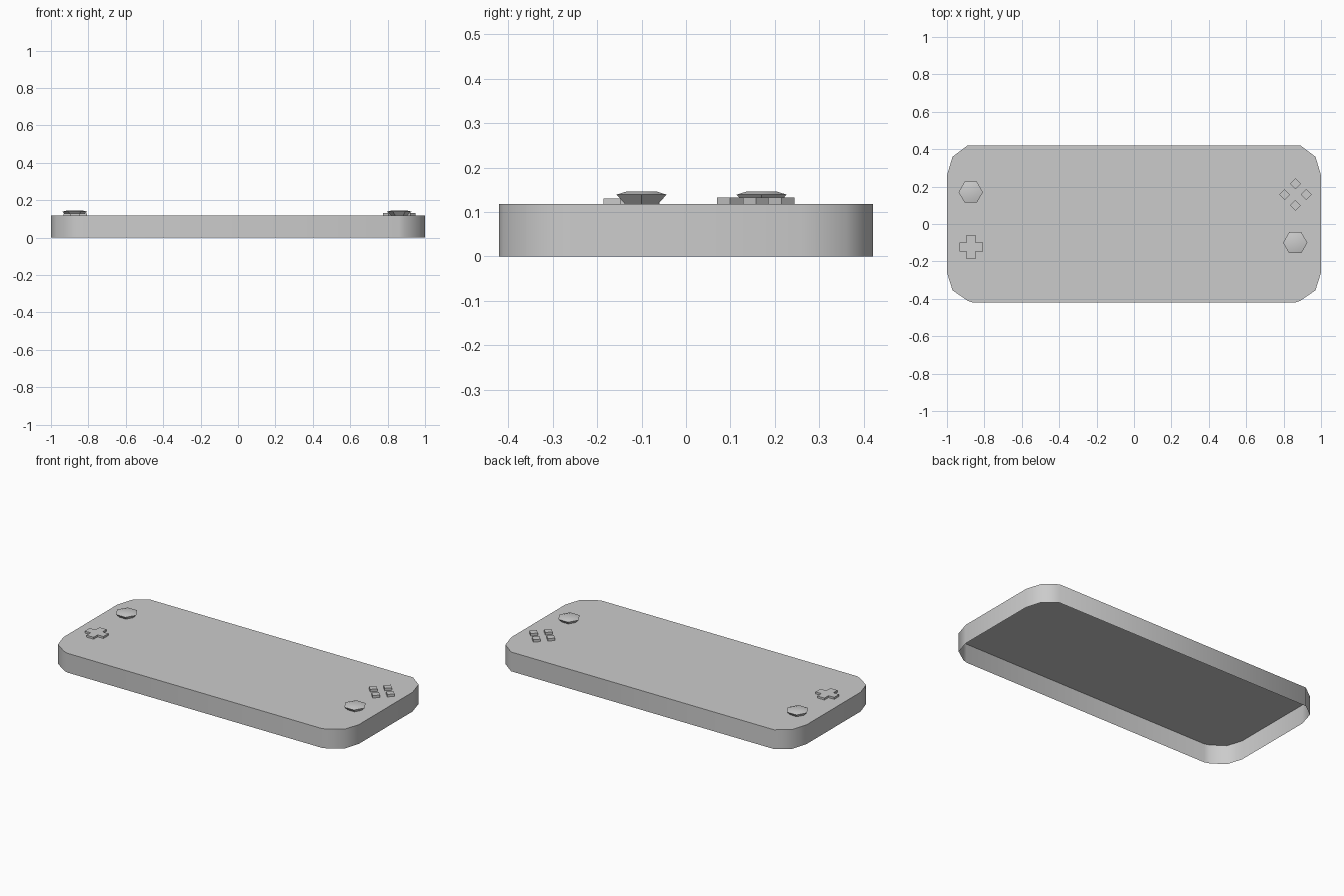
import bpy
import math

cube = bpy.data.objects.get("Cube")
if cube:
    bpy.data.objects.remove(cube, do_unlink=True)

grey = bpy.data.materials.new("plain grey")
grey.use_nodes = True
colour = (0.6, 0.6, 0.6, 1)
grey.diffuse_color = colour
grey.node_tree.nodes["Principled BSDF"].inputs["Base Color"].default_value = colour

TOP = 0.118  # height of the faceplate


def loft(name, rings, centre=(0, 0), smooth=None):
    """Join stacked (outline, z) rings with side walls and close the top only."""
    n = len(rings[0][0])
    verts = [(x + centre[0], y + centre[1], z) for outline, z in rings for x, y in outline]
    faces = [(r * n + i, r * n + (i + 1) % n, (r + 1) * n + (i + 1) % n, (r + 1) * n + i)
             for r in range(len(rings) - 1) for i in range(n)]
    faces.append(tuple(range(len(verts) - n, len(verts))))
    mesh = bpy.data.meshes.new(name)
    mesh.from_pydata(verts, [], faces)
    mesh.materials.append(grey)
    obj = bpy.data.objects.new(name, mesh)
    bpy.context.collection.objects.link(obj)
    if smooth:
        bpy.ops.object.select_all(action='DESELECT')
        obj.select_set(True)
        bpy.context.view_layer.objects.active = obj
        bpy.ops.object.shade_smooth_by_angle(angle=math.radians(smooth))
    return obj


def polygon(sides, radius):
    return [(radius * math.cos(i * math.tau / sides), radius * math.sin(i * math.tau / sides))
            for i in range(sides)]


# Hollow case, open underneath, with clipped corners
back_corner = [(1, 0.26), (0.97, 0.36), (0.89, 0.42)]
front_corner = [(0.86, -0.42), (0.89, -0.41), (0.97, -0.355), (1, -0.26)]
right_half = front_corner + back_corner
outline = right_half + [(-x, y) for x, y in reversed(right_half)]
loft("case", [(outline, 0), (outline, TOP)], smooth=50)

# Flared hexagonal thumbsticks
for name, centre in (("left_thumbstick", (0.862, -0.1)), ("right_thumbstick", (-0.873, 0.17))):
    profile = [(0.043, TOP), (0.065, 0.139), (0.039, 0.146)]
    loft(name, [(polygon(6, r), z) for r, z in profile], centre, smooth=40)

# Four diamond buttons
diamond = polygon(4, 0.029)
for i, (dx, dy) in enumerate(polygon(4, 0.058)):
    loft(f"button_{i + 1}", [(diamond, TOP), (diamond, 0.133)], (0.863 + dx, 0.157 + dy))

# Cross-shaped direction pad
a, b = 0.024, 0.063
arm = [(b, -a), (b, a), (a, a)]
cross = []
for turn in range(4):
    cross += arm
    arm = [(-y, x) for x, y in arm]
loft("direction_pad", [(cross, TOP), (cross, 0.13)], (-0.871, -0.123))
